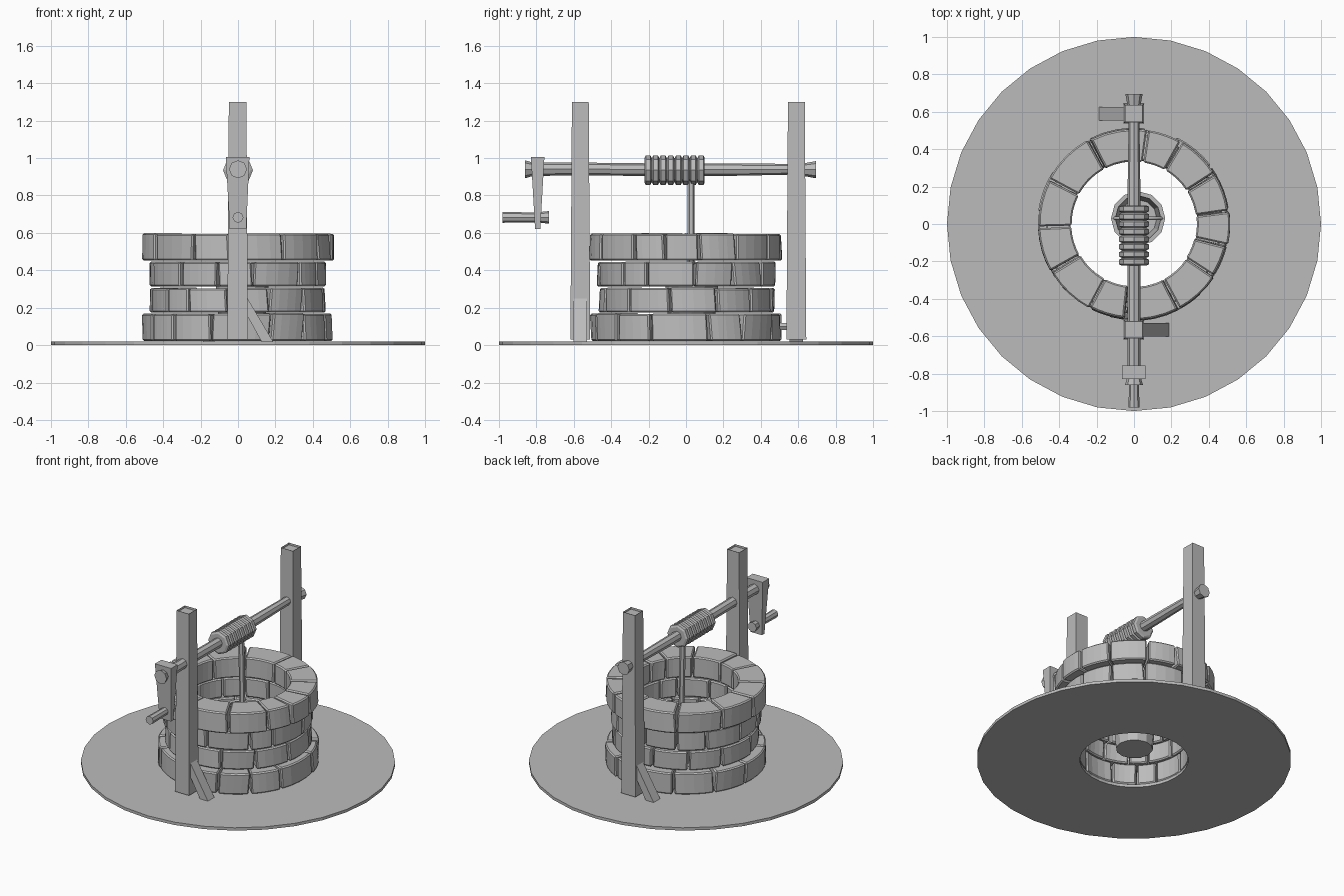
import bpy, bmesh, math, random
from mathutils import Vector, Matrix

if "Cube" in bpy.data.objects:
    bpy.data.objects.remove(bpy.data.objects["Cube"])

random.seed(7)
mat = bpy.data.materials.new("stone grey")
mat.diffuse_color = (0.5, 0.5, 0.5, 1)
mat.use_nodes = True
mat.node_tree.nodes["Principled BSDF"].inputs["Base Color"].default_value = mat.diffuse_color


def finish(bm, name):
    bmesh.ops.recalc_face_normals(bm, faces=bm.faces)
    me = bpy.data.meshes.new(name)
    bm.to_mesh(me)
    bm.free()
    me.materials.append(mat)
    ob = bpy.data.objects.new(name, me)
    bpy.context.collection.objects.link(ob)
    return ob


def rod(name, pts, n=8):
    """Turned rod: pts is a list of (position, radius) along a straight line."""
    bm = bmesh.new()
    q = (Vector(pts[-1][0]) - Vector(pts[0][0])).to_track_quat('Z', 'Y')
    rings = []
    for p, r in pts:
        rings.append([bm.verts.new(Vector(p) + q @ Vector((r * math.cos(2 * math.pi * i / n),
                                                          r * math.sin(2 * math.pi * i / n), 0)))
                      for i in range(n)])
    for a, b in zip(rings, rings[1:]):
        for i in range(n):
            bm.faces.new((a[i], a[(i + 1) % n], b[(i + 1) % n], b[i]))
    bm.faces.new(rings[0])
    bm.faces.new(rings[-1])
    return finish(bm, name)


def lathe(name, profile, n, centre=(0, 0), closed=True):
    """Closed profile of (radius, z) spun round the z axis."""
    bm = bmesh.new()
    rings = [[bm.verts.new((centre[0] + r * math.cos(2 * math.pi * i / n),
                            centre[1] + r * math.sin(2 * math.pi * i / n), z)) for i in range(n)]
             for r, z in profile]
    pairs = list(zip(rings, rings[1:]))
    if closed:
        pairs.append((rings[-1], rings[0]))
    else:
        bm.faces.new(rings[0])
        bm.faces.new(rings[-1])
    for a, b in pairs:
        for i in range(n):
            bm.faces.new((a[i], a[(i + 1) % n], b[(i + 1) % n], b[i]))
    return finish(bm, name)


def loft(bm, low, high):
    """Solid between two matching outlines."""
    a = [bm.verts.new(p) for p in low]
    b = [bm.verts.new(p) for p in high]
    n = len(a)
    for i in range(n):
        bm.faces.new((a[i], a[(i + 1) % n], b[(i + 1) % n], b[i]))
    bm.faces.new(a)
    return bm.faces.new(b)


def rect(cx, cy, hx, hy, z):
    return [(cx - hx, cy - hy, z), (cx + hx, cy - hy, z), (cx + hx, cy + hy, z), (cx - hx, cy + hy, z)]


# ground disc with the shaft hole
lathe("ground_disc", [(0.345, 0), (1, 0), (1, 0.02), (0.345, 0.02)], 32)


# stone courses: bevelled sector blocks with narrow joints
def course(name, joints, r_in, r_out, z0, z1):
    bm = bmesh.new()
    for k, d in enumerate(joints):
        e = joints[(k + 1) % len(joints)]
        if e <= d:
            e += 360
        gap = 0.7
        steps = 4
        jr, skew = random.uniform(-0.006, 0.006), random.uniform(-1.2, 1.2)
        jz = random.uniform(-0.003, 0.003)

        def outline(z, s):
            angs = [math.radians(d + gap + (e - d - 2 * gap) * i / steps + s * 0.5) for i in range(steps + 1)]
            ro, ri = r_out + jr + 0.004 * s, r_in + jr * 0.5
            return ([(ro * math.cos(t), ro * math.sin(t), z) for t in angs] +
                    [(ri * math.cos(t), ri * math.sin(t), z) for t in reversed(angs)])
        loft(bm, outline(z0 + 0.002, -skew), outline(z1 - 0.002 + jz, skew))
    bmesh.ops.recalc_face_normals(bm, faces=bm.faces)
    edges = [ed for ed in bm.edges if ed.calc_face_angle(0) > 0.7]
    bmesh.ops.bevel(bm, geom=edges, offset=0.008, segments=1, affect='EDGES')
    finish(bm, name)


course("top_stones", [8, 32, 60, 82, 118, 152, 182, 210, 242, 265, 298, 327, 347], 0.335, 0.512, 0.45, 0.598)
for name, off, ro, z0, z1 in (("upper_stones", 5, 0.475, 0.312, 0.448),
                              ("lower_stones", 17, 0.468, 0.172, 0.308),
                              ("base_stones", 9, 0.508, 0.02, 0.17)):
    js = [off + i * 360 / 13 + random.uniform(-5, 5) for i in range(13)]
    course(name, js, 0.342, ro, z0, z1)

# posts with a shallow socket on top, and a slanted brace on opposite sides
for side, y, s in (("front", -0.565, 1), ("back", 0.59, -1)):
    bm = bmesh.new()
    top = loft(bm, rect(-0.002, y, 0.055, 0.053, 0.03), rect(-0.002, y, 0.047, 0.045, 1.30))
    bmesh.ops.inset_region(bm, faces=[top], thickness=0.018)
    bmesh.ops.translate(bm, verts=top.verts, vec=(0, 0, -0.015))
    finish(bm, side + "_post")
    bm = bmesh.new()
    outline = [(0.045, 0.26), (0.045, 0.165), (0.125, 0.02), (0.187, 0.02)]
    loft(bm, [(s * x, y - 0.036, z) for x, z in outline], [(s * x, y + 0.036, z) for x, z in outline])
    finish(bm, side + "_brace")
rod("back_post_peg", [((0, 0.48, 0.1), 0.022), ((0, 0.56, 0.1), 0.022)], 6)

# axle with flared ends
rod("axle", [((0, -0.86, 0.94), 0.048), ((0, -0.82, 0.94), 0.036), ((0, -0.57, 0.942), 0.034),
             ((0, -0.2, 0.938), 0.034), ((0, 0.2, 0.938), 0.034), ((0, 0.55, 0.94), 0.029),
             ((0, 0.63, 0.938), 0.034), ((0, 0.695, 0.938), 0.046)])

# crank arm, tapering downwards, and its handle
bm = bmesh.new()
loft(bm, rect(0, -0.793, 0.044, 0.014, 0.62), rect(-0.002, -0.793, 0.063, 0.036, 1.005))
finish(bm, "crank_arm")
rod("crank_handle", [((0, -0.982, 0.683), 0.029), ((0, -0.80, 0.683), 0.026), ((0, -0.733, 0.683), 0.034)])

# rope wound round the axle
pts = []
for i in range(8):
    y = -0.222 + i * 0.0405
    for dy, r in ((0, 0.066), (0.007, 0.08), (0.031, 0.08), (0.038, 0.066)):
        pts.append(((0, y + dy, 0.935), r))
rod("rope_coil", pts)
rod("hanging_rope", [((0.005, 0.027, 0.92), 0.019), ((0.015, 0.027, 0.43), 0.019)], 6)

# bucket hanging in the shaft, with a bail handle
bx, by = 0.022, 0.03
lathe("bucket", [(0.118, 0.06), (0.145, 0.36), (0.122, 0.36), (0.1, 0.09)], 12, (bx, by), closed=False)
arc = [Vector((bx + 0.13 * math.cos(t), by, 0.345 + 0.09 * math.sin(t)))
       for t in (math.pi * i / 8 for i in range(9))]
cu = bpy.data.curves.new("bucket_handle", 'CURVE')
cu.dimensions = '3D'
cu.bevel_depth = 0.009
cu.bevel_resolution = 0
cu.use_fill_caps = True
sp = cu.splines.new('POLY')
sp.points.add(len(arc) - 1)
for p, v in zip(sp.points, arc):
    p.co = (*v, 1)
cu.materials.append(mat)
bpy.context.collection.objects.link(bpy.data.objects.new("bucket_handle", cu))
